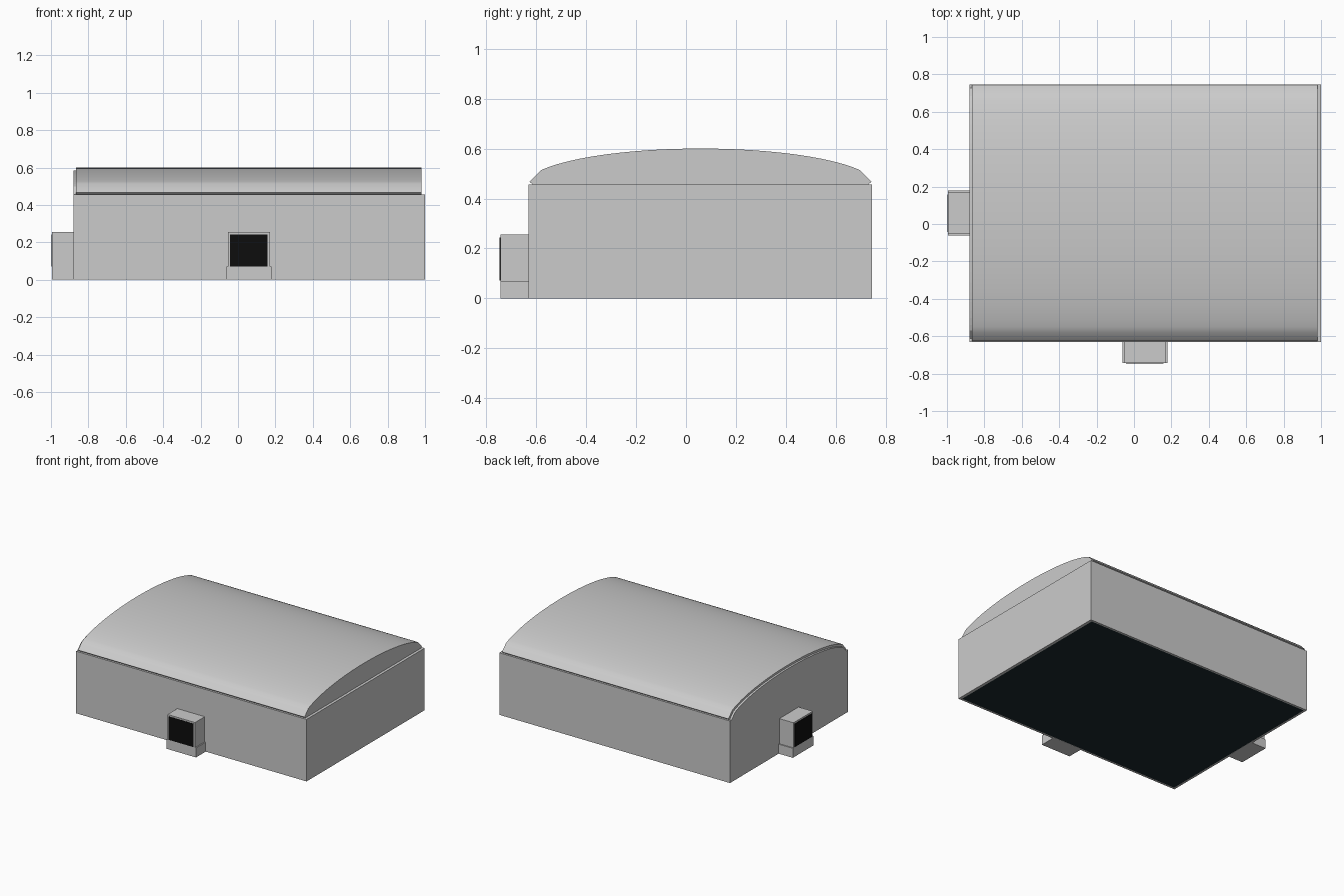
import bpy, bmesh
from math import sin, cos, radians

if "Cube" in bpy.data.objects:
    bpy.data.objects.remove(bpy.data.objects["Cube"])

CX = CY = 0.058          # hall centre line
X0, X1, Y0, Y1 = -0.88, 1.0, -0.63, 0.745
WALL_H, T = 0.457, 0.015


def material(name, rgb):
    m = bpy.data.materials.new(name)
    m.diffuse_color = (*rgb, 1)
    m.use_nodes = True
    m.node_tree.nodes["Principled BSDF"].inputs["Base Color"].default_value = m.diffuse_color
    return m


black = material("black", (0.004, 0.004, 0.004))
dark = material("dark_floor", (0.01, 0.022, 0.026))


def finish(bm, name, mat=None):
    bmesh.ops.recalc_face_normals(bm, faces=bm.faces)
    me = bpy.data.meshes.new(name)
    bm.to_mesh(me)
    bm.free()
    ob = bpy.data.objects.new(name, me)
    bpy.context.collection.objects.link(ob)
    if mat:
        me.materials.append(mat)
    return ob


def box(name, lo, hi, mat=None):
    bm = bmesh.new()
    bmesh.ops.create_cube(bm, size=1)
    for v in bm.verts:
        v.co = [l + (c + 0.5) * (h - l) for l, h, c in zip(lo, hi, v.co)]
    return finish(bm, name, mat)


def extrude_x(name, profile, xa, xb):
    """Extrude a closed (y, z) profile from xa to xb."""
    bm = bmesh.new()
    f = bm.faces.new([bm.verts.new((xa, y, z)) for y, z in profile])
    g = bmesh.ops.extrude_face_region(bm, geom=[f])["geom"]
    bmesh.ops.translate(bm, vec=(xb - xa, 0, 0),
                        verts=[e for e in g if isinstance(e, bmesh.types.BMVert)])
    return finish(bm, name)


def column(name, x, y, r, h, n=16):
    bm = bmesh.new()
    bmesh.ops.create_cone(bm, cap_ends=True, segments=n, radius1=r, radius2=r, depth=h)
    bmesh.ops.translate(bm, vec=(x, y, 0.005 + h / 2), verts=bm.verts)
    smooth(finish(bm, name))


def smooth(ob):
    bpy.ops.object.select_all(action='DESELECT')
    ob.select_set(True)
    bpy.context.view_layer.objects.active = ob
    bpy.ops.object.shade_smooth_by_angle(angle=radians(30))


def arch(a, z0, h, t0, n=24):
    """Elliptical arc over the hall, from -y to +y."""
    ts = [radians(180 - t0 - (180 - 2 * t0) * i / n) for i in range(n + 1)]
    return [(CY + a * cos(t), z0 + h * sin(t)) for t in ts]


# Vaulted roof shell with its bevelled eaves
outer = [(CY - 0.684, 0.467)] + arch(0.705, 0.45, 0.15, 25) + [(CY + 0.684, 0.467)]
inner = [(CY - 0.67, 0.455)] + arch(0.692, 0.437, 0.148, 25) + [(CY + 0.67, 0.455)]
smooth(extrude_x("vaulted_roof", outer + inner[::-1], X0 + T, 0.98))

# Gable closing the right end, flush with the roof
extrude_x("right_gable", inner, 0.965, 0.98)

# Left wall rises into the gable
extrude_x("left_wall", [(Y0, 0), (Y0, WALL_H)] + inner + [(Y1, WALL_H), (Y1, 0)], X0, X0 + T)

# Remaining walls
box("front_wall", (X0 + T, Y0, 0), (X1, Y0 + T, WALL_H))
box("back_wall", (X0 + T, Y1 - T, 0), (X1, Y1, WALL_H))
box("right_wall", (X1 - 0.02, Y0 + T, 0), (X1, Y1 - T, WALL_H))

# Dark floor
box("floor", (X0 + T, Y0 + T, 0.001), (X1 - 0.02, Y1 - T, 0.006), dark)

# Entrance porches: wide base, narrower body, black doorway
def porch(side, turn):
    depth = 0.115 if turn else 0.113
    wall = X0 if turn else Y0
    parts = [("porch_base", 0.120, 0.0, 0.07, 0.0, depth, None),
             ("porch_body", 0.112, 0.07, 0.255, 0.0, depth, None),
             ("doorway", 0.100, 0.072, 0.243, depth, depth + 0.003, black)]
    for name, w, za, zb, da, db, mat in parts:
        lo, hi = (CX - w, wall - db, za), (CX + w, wall - da, zb)
        if turn:
            lo, hi = (lo[1], lo[0], za), (hi[1], hi[0], zb)
        box(side + "_" + name, lo, hi, mat)


porch("front", False)
porch("left", True)

# Interior columns and round central plinth
for x in (0.69, 0.27, -0.16, -0.58):
    rows = (0.38, 0.19, -0.08, -0.28) if x in (0.69, -0.58) else (0.38, -0.28)
    for y in rows:
        column("column", x, y, 0.04, 0.44)
column("central_plinth", CX, CY, 0.12, 0.05, 24)
